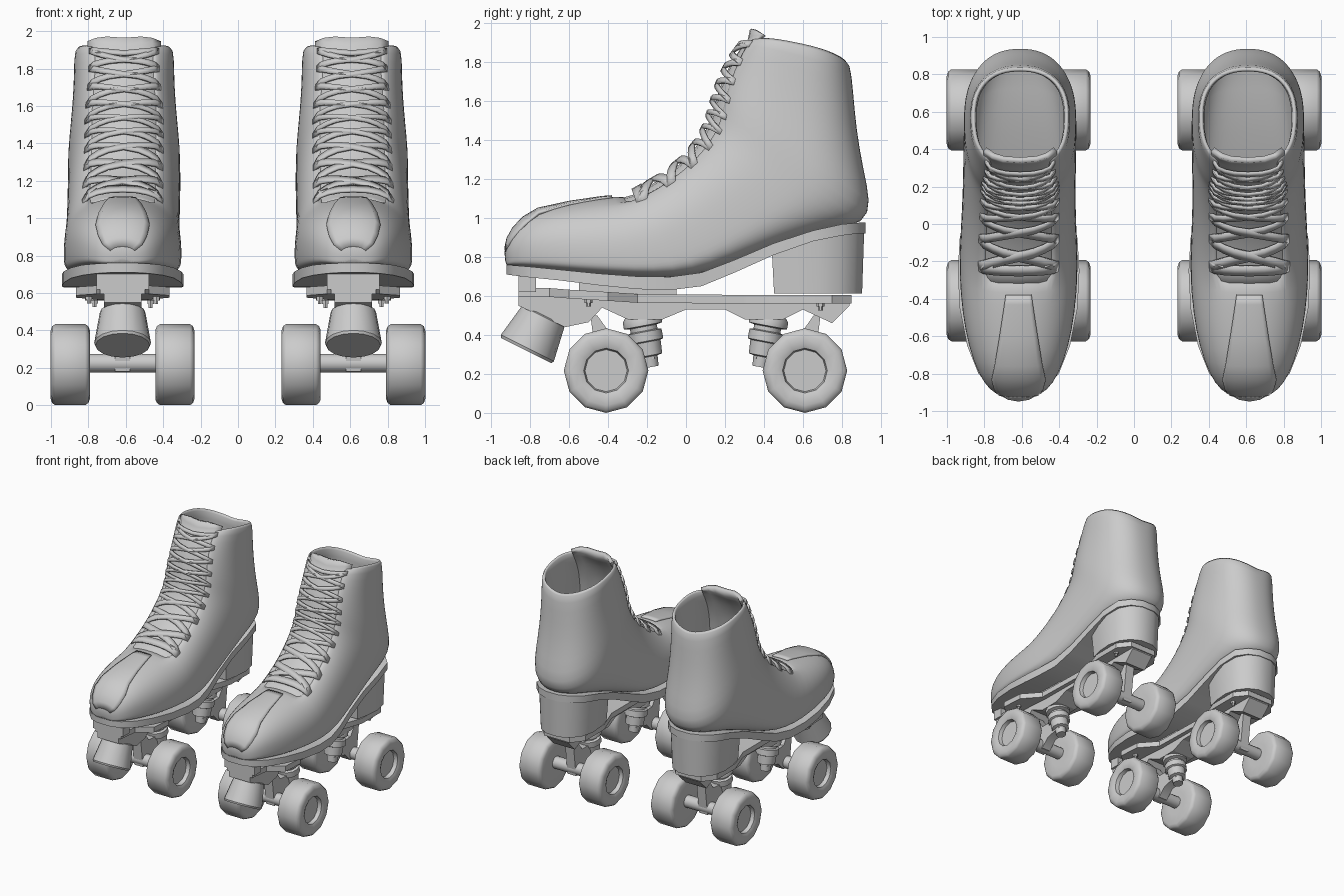
import bpy, bmesh
from math import sin, cos, pi, radians, asin, degrees
from mathutils import Vector

if "Cube" in bpy.data.objects:
    bpy.data.objects.remove(bpy.data.objects["Cube"])

CX = -0.617          # centre of the left skate; the mirror makes the other


def make(name, parts, angle=35, solid=0, sub=0):
    """Join (verts, faces) parts into one object, mirrored to the other skate."""
    bm = bmesh.new()
    for verts, faces in parts:
        vs = [bm.verts.new((v[0] + CX, v[1], v[2])) for v in verts]
        for f in faces:
            bm.faces.new([vs[i] for i in f])
    bmesh.ops.recalc_face_normals(bm, faces=bm.faces)
    me = bpy.data.meshes.new(name)
    bm.to_mesh(me)
    bm.free()
    ob = bpy.data.objects.new(name, me)
    bpy.context.collection.objects.link(ob)
    bpy.ops.object.select_all(action='DESELECT')
    ob.select_set(True)
    bpy.context.view_layer.objects.active = ob
    bpy.ops.object.shade_smooth_by_angle(angle=radians(angle))
    if solid:
        m = ob.modifiers.new("thickness", 'SOLIDIFY')
        m.thickness, m.offset = solid, -1
    if sub:
        ob.modifiers.new("smooth", 'SUBSURF').levels = sub
        ob.modifiers["smooth"].render_levels = sub
    ob.modifiers.new("pair", 'MIRROR').use_axis[0] = True
    return ob


def loft(rings, closed=True, cap0=True, cap1=True, skip=None):
    n = len(rings[0])
    verts = [p for r in rings for p in r]
    faces = []
    for i in range(len(rings) - 1):
        for j in range(n if closed else n - 1):
            if skip and skip(i, j):
                continue
            k = (j + 1) % n
            faces.append((i * n + j, i * n + k, (i + 1) * n + k, (i + 1) * n + j))
    if closed and cap0:
        faces.append(tuple(range(n)))
    if closed and cap1:
        faces.append(tuple(range((len(rings) - 1) * n, len(rings) * n)))
    return verts, faces


def lathe(p0, p1, profile, seg=12):
    """Revolve (t, radius) pairs about the line p0-p1."""
    p0, p1 = Vector(p0), Vector(p1)
    d = (p1 - p0).normalized()
    a = d.cross(Vector((1, 0, 0)) if abs(d.x) < .9 else Vector((0, 1, 0))).normalized()
    b = d.cross(a)
    return loft([[p0.lerp(p1, t) + r * (cos(2 * pi * k / seg) * a + sin(2 * pi * k / seg) * b)
                  for k in range(seg)] for t, r in profile])


def cyl(p0, p1, r0, r1=None, seg=12):
    return lathe(p0, p1, [(0, r0), (1, r1 or r0)], seg)


def prism(poly, h):
    """Side outline (y, z) extruded to +-h in x."""
    return loft([[(x, y, z) for y, z in poly] for x in (-h, h)])


# Boot sections: bottom/back y z, top/front y z, half width
SEC = [(-.925, .76, -.935, .82, .055), (-.91, .755, -.92, .89, .12), (-.85, .75, -.87, .98, .185),
       (-.72, .735, -.76, 1.045, .245), (-.55, .715, -.6, 1.08, .288), (-.35, .70, -.43, 1.105, .312),
       (-.15, .69, -.30, 1.115, .318), (.05, .70, -.15, 1.2, .308), (.25, .77, -.03, 1.29, .302),
       (.5, .87, .05, 1.38, .302), (.75, .94, .095, 1.46, .302), (.92, .97, .12, 1.53, .302),
       (.95, 1.08, .14, 1.6, .3), (.91, 1.25, .165, 1.68, .288), (.875, 1.45, .20, 1.76, .275),
       (.858, 1.65, .245, 1.84, .268), (.843, 1.80, .3, 1.91, .268)]


def blend(u, a, b):
    return max(0, min(1, (u - a) / (b - a)))


def sect(u):
    i = max(0, min(int(u), len(SEC) - 2))
    return [a + (b - a) * (u - i) for a, b in zip(SEC[i], SEC[i + 1])]


def surf(u, th, off=0):
    """Point on the boot: u along the sections, th = 0 at the front, 180 at the back."""
    by, bz, fy, fz, w = sect(u)
    m = .28 + .2 * blend(u, 6, 12)
    c, s = cos(radians(th)), sin(radians(th))
    n = 2.3 + .3 * blend(u, 5, 7) if c > 0 else 4.5 - 2.2 * blend(u, 7, 11)
    t = m + (1 - m if c > 0 else m) * (1 if c > 0 else -1) * abs(c) ** (2 / n)
    x = w * abs(s) ** (2 / n) * (1 if s > 0 else -1)
    d = Vector((0, fy - by, fz - bz)).normalized() * c + Vector((s, 0, 0))
    p = Vector((x + .008 * blend(u, 7, 10), by + (fy - by) * t, bz + (fz - bz) * t))
    p.z += .05 * abs(s) * (max(u, 0) / 16) ** 8
    return p + d * off


# Boot upper with an open throat and collar
boot = loft([[surf(u, th) for th in range(0, 360, 10)] for u in range(len(SEC))],
            cap1=False, skip=lambda i, j: i >= 6 and (j < 3 or j >= 33))
make("boot", [boot], angle=180, solid=.035, sub=1)

# Tongue
us = [5.7 + .5 * k for k in range(21)] + [16.1]
tongue = [[surf(u, th, -.012) for th in range(-45, 46, 15)] for u in us]
tongue.append([p + Vector((0, .01, .05 * cos(pi * (k - 3) / 6.5))) for k, p in enumerate(tongue[-1])])
make("tongue", [loft(tongue, closed=False)], angle=180, solid=.03)

# Raised toe panel
panel = []
for u, lat in [(.3, .06), (1, .1), (1.6, .125), (2.3, .14), (3, .125), (4, .1), (5, .075), (5.4, .065)]:
    w = sect(u)[4]
    a = degrees(asin(min(.95, (lat / w) ** 1.15)))
    panel.append([surf(u, a * k / 4, .008) for k in range(-4, 5)])
make("toe_panel", [loft(panel, closed=False)], angle=60, solid=.015)

# Laces: crossing flat ribbons
def ribbon(u0, u1):
    rows = []
    for k in range(9):
        u, th = u0 + (u1 - u0) * k / 8, -39 + 78 * k / 8
        off = .0 if k in (0, 8) else .02
        rows.append([surf(u - .17, th, off), surf(u + .17, th, off)])
    return loft(rows, closed=False)

rows = [6.35 + 9.25 * k / 9 for k in range(10)]
laces = [ribbon(rows[0], rows[0]), ribbon(rows[-1], rows[-1])]
for a, b in zip(rows, rows[1:]):
    laces += [ribbon(a, b), ribbon(b, a)]
make("laces", laces, angle=50, solid=.014)

# Sole: y, half width, top z, bottom z
SOLE = [(-.92, .06, .76, .71), (-.885, .14, .757, .705), (-.8, .215, .75, .695), (-.65, .275, .735, .68),
        (-.45, .315, .715, .655), (-.25, .325, .7, .635), (-.08, .315, .698, .63), (.08, .285, .72, .65),
        (.25, .26, .785, .72), (.45, .25, .87, .81), (.65, .25, .935, .88), (.8, .225, .968, .91),
        (.88, .15, .975, .92), (.92, .06, .978, .92)]
make("sole", [loft([[(-w, y, b), (w, y, b), (w, y, t), (-w, y, t)] for y, w, t, b in SOLE])], angle=40)

# Heel block, D shaped with a flat front
def heel_ring(k):
    half = [(.44, .2), (.55, .225), (.68, .235), (.79, .21), (.87, .15), (.915, .06)]
    tops = [.84, .885, .93, .95, .958, .96]
    pts = []
    for (y, w), t in zip(half, tops):
        pts.append((w * (1 - .06 * k), .68 + (y - .68) * (1 - .05 * k), t + (.612 - t) * k))
    return pts + [(-x, y, z) for x, y, z in reversed(pts)]

make("heel", [loft([heel_ring(0), heel_ring(1)])])

# Plate: centre rib plus a thin flange under sole and heel
rib = [(-.86, .62), (-.77, .635), (-.3, .615), (.1, .6), (.84, .6), (.84, .55), (.75, .46), (.6, .53),
       (.5, .48), (.3, .48), (.2, .53), (0, .53), (-.12, .48), (-.3, .48), (-.43, .54), (-.5, .465),
       (-.62, .44), (-.86, .55)]
flange = [(-.86, .12, .64), (-.7, .14, .64), (-.6, .25, .632), (-.4, .25, .62), (-.25, .14, .61),
          (.3, .13, .605), (.5, .2, .605), (.75, .2, .605), (.85, .12, .605)]
make("plate", [prism(rib, .1),
               loft([[(-w, y, z - .045), (w, y, z - .045), (w, y, z), (-w, y, z)] for y, w, z in flange]),
               prism([(-.86, .62), (-.77, .62), (-.77, .71), (-.86, .71)], .14),
               prism([(-.55, .61), (-.05, .59), (-.05, .64), (-.3, .645), (-.55, .67)], .12)], angle=20)

# Mounting bolts
make("bolts", [cyl((x, y, z + .05), (x, y, z), r, seg=6)
               for y, z, px in ((-.5, .55, .18), (.69, .53, .15)) for x in (-px, px)
               for r, z in ((.02, z + .015), (.012, z - .005))])

# Toe stop
make("toe_stop", [lathe((0, -.73, .5), (0, -.82, .32), [(0, .11), (.03, .122), (.93, .152), (1, .145)], 16),
                  cyl((0, -.69, .58), (0, -.75, .46), .06)])

# Trucks, axles and wheels, front and rear facing each other
for end, s in (("front", 1), ("rear", -1)):
    Y = lambda d: .1 - s * d           # distance from the middle between the axles
    top, low = (0, Y(.33), .5), (0, Y(.28), .235)
    cushion = [(0, .085), (.08, .1), (.2, .1), (.22, .07), (.3, .07), (.32, .09), (.5, .09), (.52, .075),
               (.78, .07), (.8, .045), (1, .04)]
    make(end + "_cushion", [lathe(top, low, cushion)])
    arm = [(Y(.59), .5), (Y(.555), .5), (Y(.47), .38), (Y(.3), .37), (Y(.26), .28), (Y(.4), .25),
           (Y(.47), .18), (Y(.55), .18), (Y(.565), .3)]
    make(end + "_truck", [prism(arm, .04)])
    make(end + "_axle", [cyl((-.28, Y(.51), .225), (.28, Y(.51), .225), .05)])
    tyre = [(0, .1), (0, .185), (.04, .205), (.12, .217), (.88, .217), (.96, .205), (1, .18), (1, .14),
            (.95, .115), (.8, .108), (.8, .02)]
    make(end + "_wheels", [lathe((x * .175, Y(.51), .217), (x * .385, Y(.51), .217), tyre, 12)
                           for x in (-1, 1)], angle=40)
